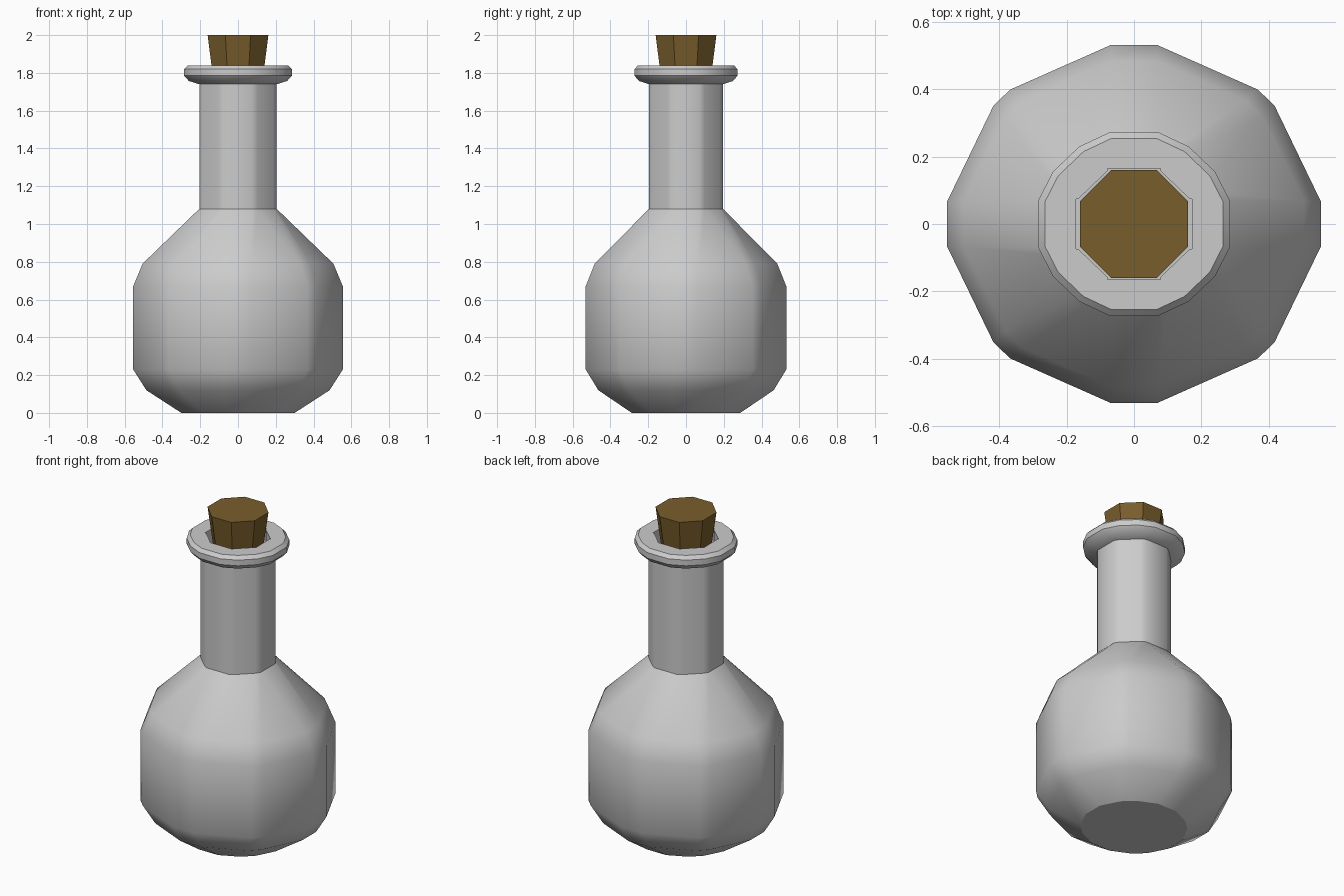
import bpy, bmesh, math

if "Cube" in bpy.data.objects:
    bpy.data.objects.remove(bpy.data.objects["Cube"])

Y_SCALE = 0.957  # the bottle is slightly narrower front to back


def ring(bm, z, d, h_axis, h_diag):
    """Octagon with chamfered corners: d = reach, h = chamfer half widths."""
    verts = []
    for k in range(8):
        a = math.radians(45 * k)
        h = h_diag if k % 2 else h_axis
        for s in (-h, h):
            x = d * math.cos(a) - s * math.sin(a)
            y = d * math.sin(a) + s * math.cos(a)
            verts.append(bm.verts.new((x, y * Y_SCALE, z)))
    return verts


def make_object(name, bm):
    bmesh.ops.recalc_face_normals(bm, faces=bm.faces)
    me = bpy.data.meshes.new(name)
    bm.to_mesh(me)
    bm.free()
    ob = bpy.data.objects.new(name, me)
    bpy.context.collection.objects.link(ob)
    return ob


# Bottle: body, neck, rim and inside of the mouth (z, reach, chamfers)
profile = [
    (0.00, 0.30, 0.065, 0.045),
    (0.12, 0.485, 0.07, 0.04),
    (0.23, 0.555, 0.07, 0.035),
    (0.67, 0.555, 0.07, 0.035),
    (0.79, 0.505, 0.07, 0.035),
    (1.08, 0.205, 0.075, 0.06),
    (1.74, 0.205, 0.075, 0.06),
    (1.757, 0.26, 0.068, 0.053),
    (1.785, 0.285, 0.072, 0.055),
    (1.82, 0.285, 0.072, 0.055),
    (1.84, 0.265, 0.068, 0.053),
    (1.84, 0.172, 0.078, 0.06),
    (1.60, 0.172, 0.078, 0.06),
]
bm = bmesh.new()
rings = [ring(bm, *p) for p in profile]
for a, b in zip(rings, rings[1:]):
    for i in range(16):
        j = (i + 1) % 16
        bm.faces.new((a[i], a[j], b[j], b[i]))
base = bm.faces.new(rings[0])
bm.faces.new(rings[-1])
for e in base.edges:
    e.smooth = False
bottle = make_object("bottle", bm)
bpy.context.view_layer.objects.active = bottle
bottle.select_set(True)
bpy.ops.object.shade_smooth_by_angle(angle=math.radians(35))

# Cork: tapered octagon with flats facing the axes
bm = bmesh.new()
bmesh.ops.create_cone(bm, cap_ends=True, segments=8, radius1=0.13, radius2=0.174, depth=0.32)
for v in bm.verts:
    x, y = v.co.x, v.co.y
    c, s = math.cos(math.pi / 8), math.sin(math.pi / 8)
    r = math.hypot(x, y)
    a = math.pi / 8 + round((math.atan2(y, x) - 0.001) / (math.pi / 4) - 0.5) * math.pi / 4
    v.co = (r * math.cos(a), r * math.sin(a), v.co.z + 1.84)
cork = make_object("cork", bm)
mat = bpy.data.materials.new("cork_brown")
mat.diffuse_color = (0.19, 0.11, 0.025, 1)
mat.use_nodes = True
mat.node_tree.nodes["Principled BSDF"].inputs["Base Color"].default_value = mat.diffuse_color
cork.data.materials.append(mat)
